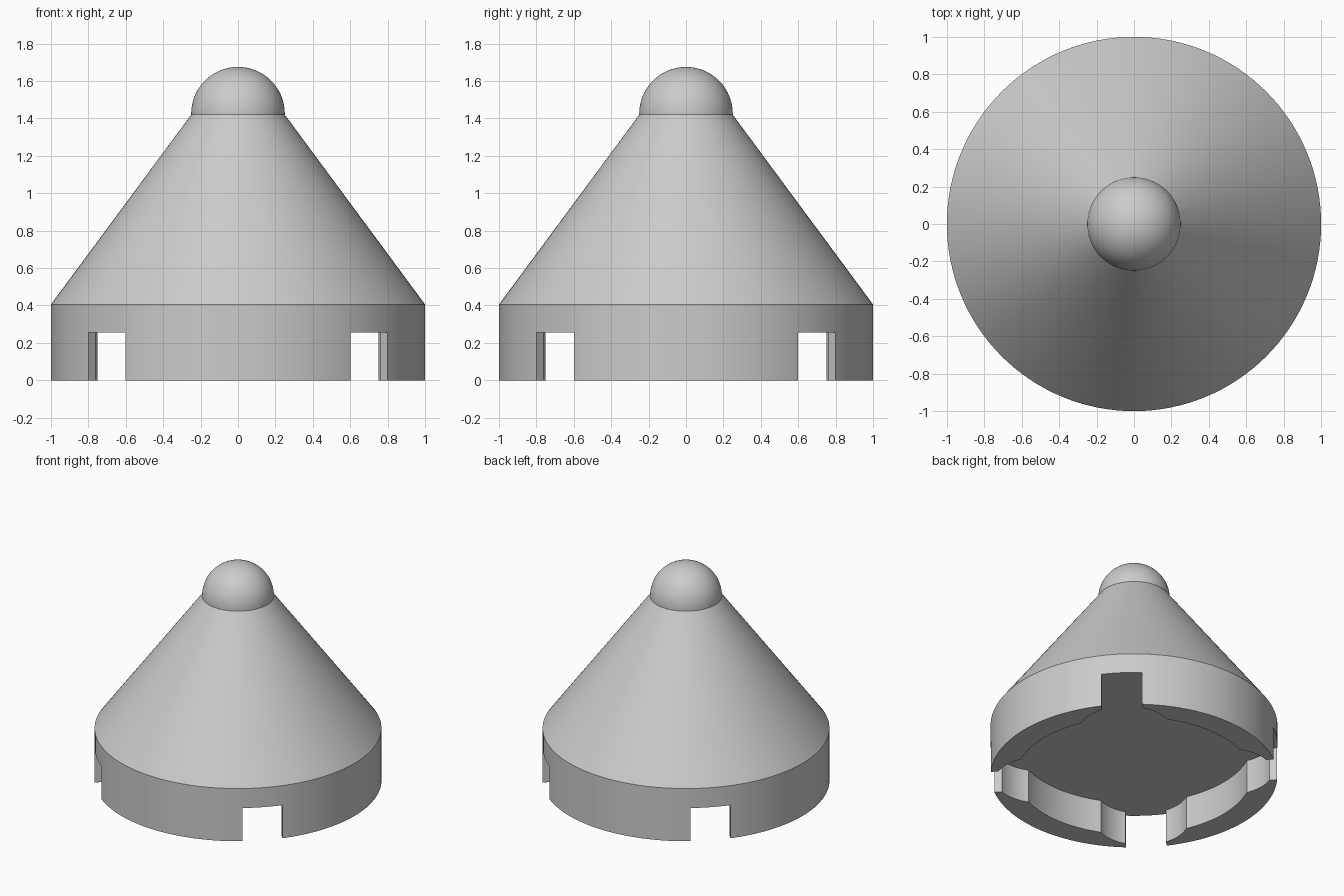
import bpy, bmesh
from math import sin, cos, pi, asin, atan2, sqrt, radians
from mathutils import Vector, Matrix

cube = bpy.data.objects.get("Cube")
if cube:
    bpy.data.objects.remove(cube)

grey = bpy.data.materials.new("plain grey")
grey.use_nodes = True
grey.diffuse_color = (0.6, 0.6, 0.6, 1)
grey.node_tree.nodes["Principled BSDF"].inputs["Base Color"].default_value = grey.diffuse_color

SEGMENTS = 128
RIM, SHOULDER_Z = 1.0, 0.405
DOME, DOME_Z = 0.25, 1.425
CAVITY, CEILING = 0.82, 0.255
POCKET, POCKET_AT, SLOT = 0.32, 0.65, 0.1414


def make_object(name, bm):
    bmesh.ops.recalc_face_normals(bm, faces=bm.faces)
    mesh = bpy.data.meshes.new(name)
    bm.to_mesh(mesh)
    bm.free()
    obj = bpy.data.objects.new(name, mesh)
    bpy.context.collection.objects.link(obj)
    obj.data.materials.append(grey)
    return obj


def lathe(name, profile):
    bm = bmesh.new()
    verts = [bm.verts.new((r, 0, z)) for r, z in profile]
    edges = [bm.edges.new(pair) for pair in zip(verts, verts[1:])]
    bmesh.ops.spin(bm, geom=verts + edges, cent=(0, 0, 0), axis=(0, 0, 1),
                   angle=2 * pi, steps=SEGMENTS, use_duplicate=False)
    bmesh.ops.remove_doubles(bm, verts=bm.verts, dist=0.0001)
    return make_object(name, bm)


def arc(center, radius, start, end, steps):
    return [Vector((center + radius * cos(start + (end - start) * i / steps),
                    radius * sin(start + (end - start) * i / steps), 0))
            for i in range(steps + 1)]


# Cap body: straight rim, conical sides, flat top
body = lathe("cone_body", [(0, 0), (RIM, 0), (RIM, SHOULDER_Z), (DOME, DOME_Z - 0.005), (0, DOME_Z - 0.005)])

# Rounded tip
dome_profile = [(DOME * cos(i * pi / 48), DOME_Z + DOME * sin(i * pi / 48)) for i in range(24)]
dome = lathe("dome_tip", [(0, DOME_Z - 0.005), (DOME, DOME_Z - 0.005)] + dome_profile + [(0, DOME_Z + DOME)])

# Cavity outline: one quarter is a pocket with a slot, then a stretch of round wall
meet_x = (CAVITY ** 2 + POCKET_AT ** 2 - POCKET ** 2) / (2 * POCKET_AT)
meet_y = sqrt(CAVITY ** 2 - meet_x ** 2)
corner = atan2(meet_y, meet_x - POCKET_AT)
wall = atan2(meet_y, meet_x)
mouth = asin(SLOT / POCKET)
quarter = arc(POCKET_AT, POCKET, -corner, -mouth, 12)
quarter += [Vector((1.2, -SLOT, 0)), Vector((1.2, SLOT, 0))]
quarter += arc(POCKET_AT, POCKET, mouth, corner, 12)
quarter += arc(0, CAVITY, wall, pi / 2 - wall, 16)[1:-1]

bm = bmesh.new()
outline = []
for k in range(4):
    turn = Matrix.Rotation(pi / 4 + k * pi / 2, 3, "Z")
    outline += [bm.verts.new(turn @ p + Vector((0, 0, -0.2))) for p in quarter]
floor = bm.faces.new(outline)
top = bmesh.ops.extrude_face_region(bm, geom=[floor])["geom"]
bmesh.ops.translate(bm, vec=(0, 0, CEILING + 0.2),
                    verts=[v for v in top if isinstance(v, bmesh.types.BMVert)])
cutter = make_object("cavity_cutter", bm)
cutter.hide_render = True

# Hollow out the underside and open the four slots
cut = body.modifiers.new("cavity", "BOOLEAN")
cut.operation = "DIFFERENCE"
cut.solver = "EXACT"
cut.object = cutter
bpy.context.view_layer.objects.active = body
bpy.ops.object.modifier_apply(modifier=cut.name)
bpy.data.objects.remove(cutter)

# Smooth round surfaces, crisp rims
for obj in (body, dome):
    bpy.ops.object.select_all(action="DESELECT")
    obj.select_set(True)
    bpy.context.view_layer.objects.active = obj
    bpy.ops.object.shade_smooth_by_angle(angle=radians(30))
